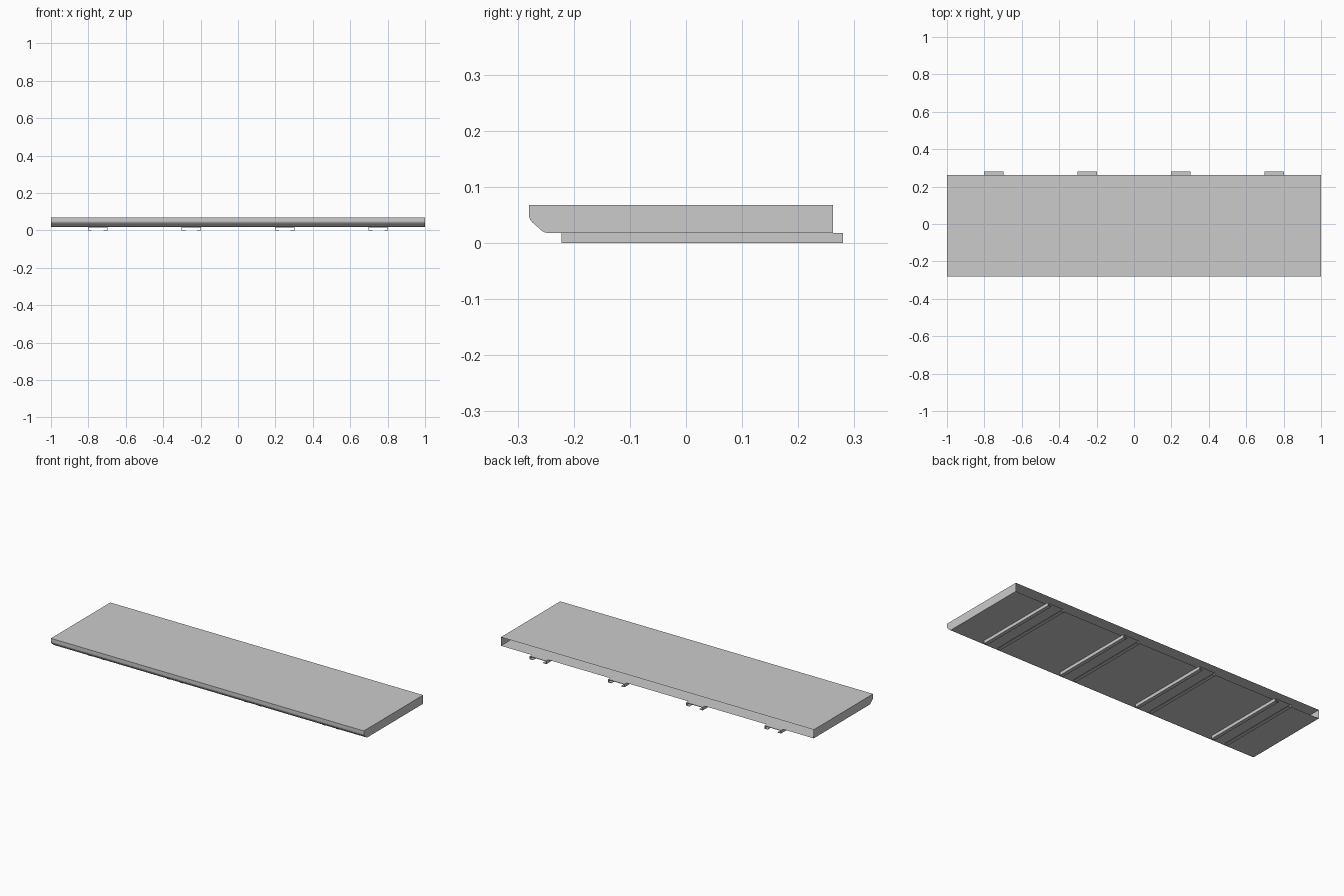
import bpy
import bmesh

old = bpy.data.objects.get("Cube")
if old:
    bpy.data.objects.remove(old, do_unlink=True)

grey = bpy.data.materials.new("light grey")
grey.use_nodes = True
colour = (0.6, 0.6, 0.6, 1)
grey.diffuse_color = colour
grey.node_tree.nodes["Principled BSDF"].inputs["Base Color"].default_value = colour


def make_object(name, bm):
    bmesh.ops.recalc_face_normals(bm, faces=bm.faces)
    mesh = bpy.data.meshes.new(name)
    bm.to_mesh(mesh)
    bm.free()
    mesh.materials.append(grey)
    obj = bpy.data.objects.new(name, mesh)
    bpy.context.collection.objects.link(obj)
    return obj


def extrude_profile(points, offset):
    """Closed prism from an outline swept along offset."""
    bm = bmesh.new()
    face = bm.faces.new([bm.verts.new(p) for p in points])
    swept = bmesh.ops.extrude_face_region(bm, geom=[face], use_keep_orig=True)
    moved = [v for v in swept["geom"] if isinstance(v, bmesh.types.BMVert)]
    bmesh.ops.translate(bm, verts=moved, vec=offset)
    return bm


# Shelf: sheet shell with a rounded, undercut front edge and an open back
BACK, TOP, FLOOR = 0.262, 0.068, 0.018
nose = [(-0.28, TOP), (-0.28, 0.048), (-0.278, 0.042), (-0.274, 0.037),
        (-0.257, 0.022), (-0.252, 0.019), (-0.246, FLOOR)]
outline = [(BACK, TOP)] + nose + [(BACK, FLOOR)]
bm = extrude_profile([(-1, y, z) for y, z in outline], (2, 0, 0))
bmesh.ops.recalc_face_normals(bm, faces=bm.faces)
back = [f for f in bm.faces if f.normal.y > 0.9]
bmesh.ops.delete(bm, geom=back, context="FACES_ONLY")
make_object("shelf_shell", bm)

# Support rails: shallow channels with inward lips, protruding at the back
HALF, LIP, THICK = 0.053, 0.032, 0.003
half_section = [(HALF, FLOOR), (HALF, 0), (LIP, 0), (LIP, THICK),
                (HALF - THICK, THICK), (HALF - THICK, FLOOR - THICK)]
section = half_section + [(-x, z) for x, z in reversed(half_section)]
for i, centre in enumerate((-0.75, -0.25, 0.25, 0.75)):
    bm = extrude_profile([(centre + x, -0.222, z) for x, z in section], (0, 0.502, 0))
    make_object(f"support_rail_{i + 1}", bm)
